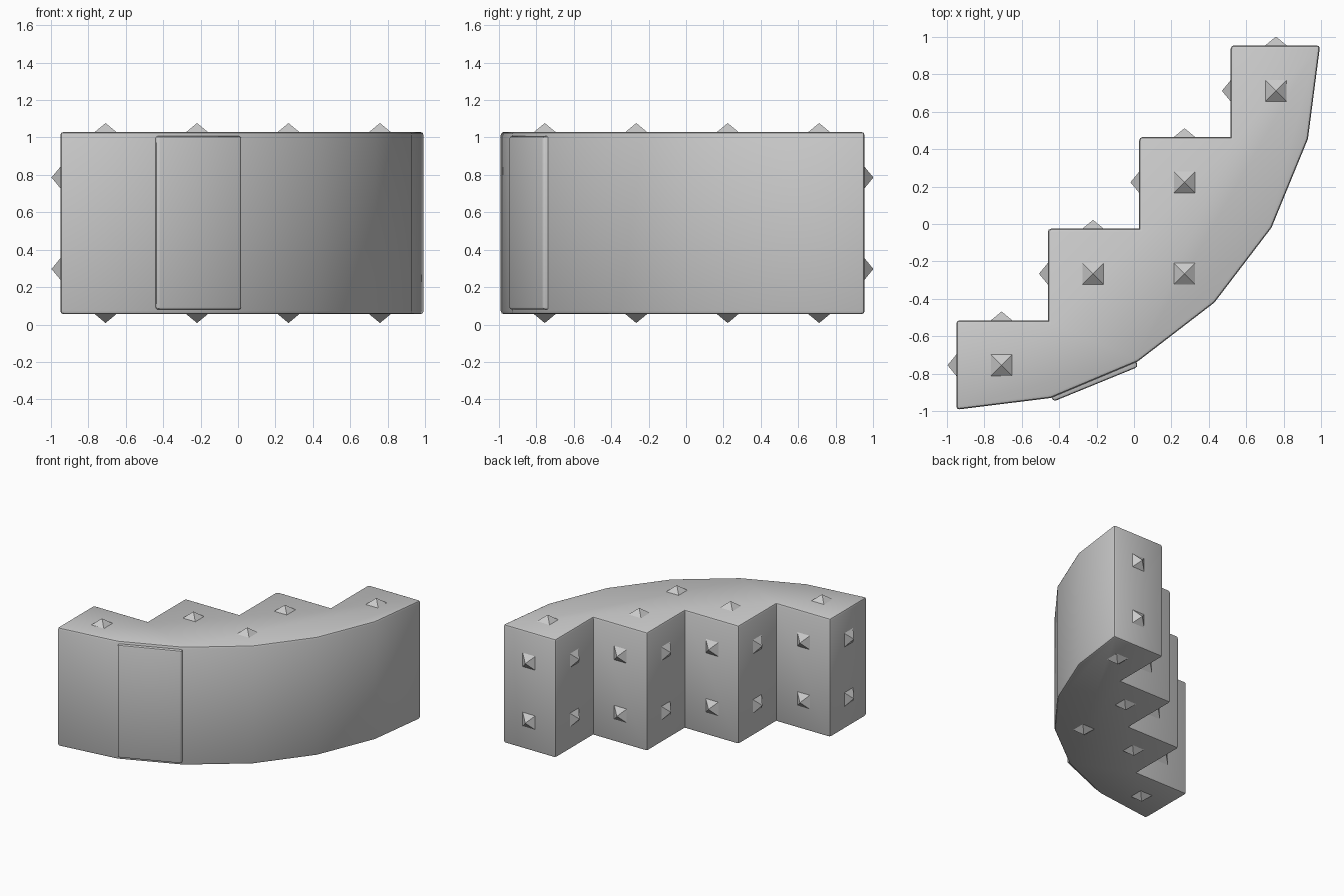
import bpy, bmesh
from mathutils import Vector

if "Cube" in bpy.data.objects:
    bpy.data.objects.remove(bpy.data.objects["Cube"])

Z0, Z1 = 0.055, 1.03


def finish(bm, name, angle=None):
    bmesh.ops.recalc_face_normals(bm, faces=bm.faces)
    me = bpy.data.meshes.new(name)
    bm.to_mesh(me)
    bm.free()
    ob = bpy.data.objects.new(name, me)
    bpy.context.collection.objects.link(ob)
    if angle:
        bpy.ops.object.select_all(action='DESELECT')
        ob.select_set(True)
        bpy.context.view_layer.objects.active = ob
        bpy.ops.object.shade_smooth_by_angle(angle=angle)
    return ob


def prism(name, outline, z0, z1, bevel):
    """Extrude an outline upward and round its convex sharp edges."""
    bm = bmesh.new()
    base = bm.faces.new([bm.verts.new((x, y, z0)) for x, y in outline])
    ext = bmesh.ops.extrude_face_region(bm, geom=[base])
    for v in ext['geom']:
        if isinstance(v, bmesh.types.BMVert):
            v.co.z = z1
    bmesh.ops.recalc_face_normals(bm, faces=bm.faces)
    edges = [e for e in bm.edges if e.calc_face_angle_signed(0) > 0.9]
    bmesh.ops.bevel(bm, geom=edges, offset=bevel, segments=2,
                    profile=0.5, affect='EDGES', clamp_overlap=True)
    return finish(bm, name, 0.7)


def add_stud(bm, pos, normal, half=0.063, height=0.047):
    """Four-sided pyramid standing on a face."""
    p, n = Vector(pos), Vector(normal)
    u = Vector((0, 0, 1)) if abs(n.z) < 0.5 else Vector((1, 0, 0))
    w = n.cross(u)
    base = [bm.verts.new(p - n * 0.005 + (u * a + w * b) * half)
            for a, b in ((-1, -1), (1, -1), (1, 1), (-1, 1))]
    tip = bm.verts.new(p + n * height)
    bm.faces.new(base)
    for i in range(4):
        bm.faces.new((base[i], base[(i + 1) % 4], tip))


# Stepped back and faceted curved front
steps = []
for i in range(4):
    x = -0.95 + 0.489 * i
    y = -0.515 + 0.49 * i
    steps.append((x, y))
    if i < 3:
        steps.append((x + 0.489, y))
curve = [(0.995, 0.955), (0.93, 0.455), (0.735, -0.02), (0.43, -0.42),
         (0.02, -0.735), (-0.445, -0.93), (-0.95, -0.993)]
prism("curved_stepped_wall", steps + curve, Z0, Z1, 0.018)

# Raised panel on one curved facet
prism("raised_panel", [(0.02, -0.765), (0.005, -0.70), (-0.43, -0.88),
                       (-0.445, -0.927), (-0.428, -0.948)],
      0.08, 1.007, 0.016)

# Pyramid studs on top, bottom and the step faces
bm = bmesh.new()
centres = [(-0.708 + 0.489 * i, -0.755 + 0.489 * i) for i in range(4)]
for x, y in centres + [(0.27, -0.266)]:
    add_stud(bm, (x, y, Z1), (0, 0, 1))
    add_stud(bm, (x, y, Z0), (0, 0, -1))
for i, (x, y) in enumerate(centres):
    for z in (0.297, 0.786):
        add_stud(bm, (-0.95 + 0.489 * i, y, z), (-1, 0, 0))
        add_stud(bm, (x, -0.515 + 0.49 * i, z), (0, 1, 0))
finish(bm, "pyramid_studs")
